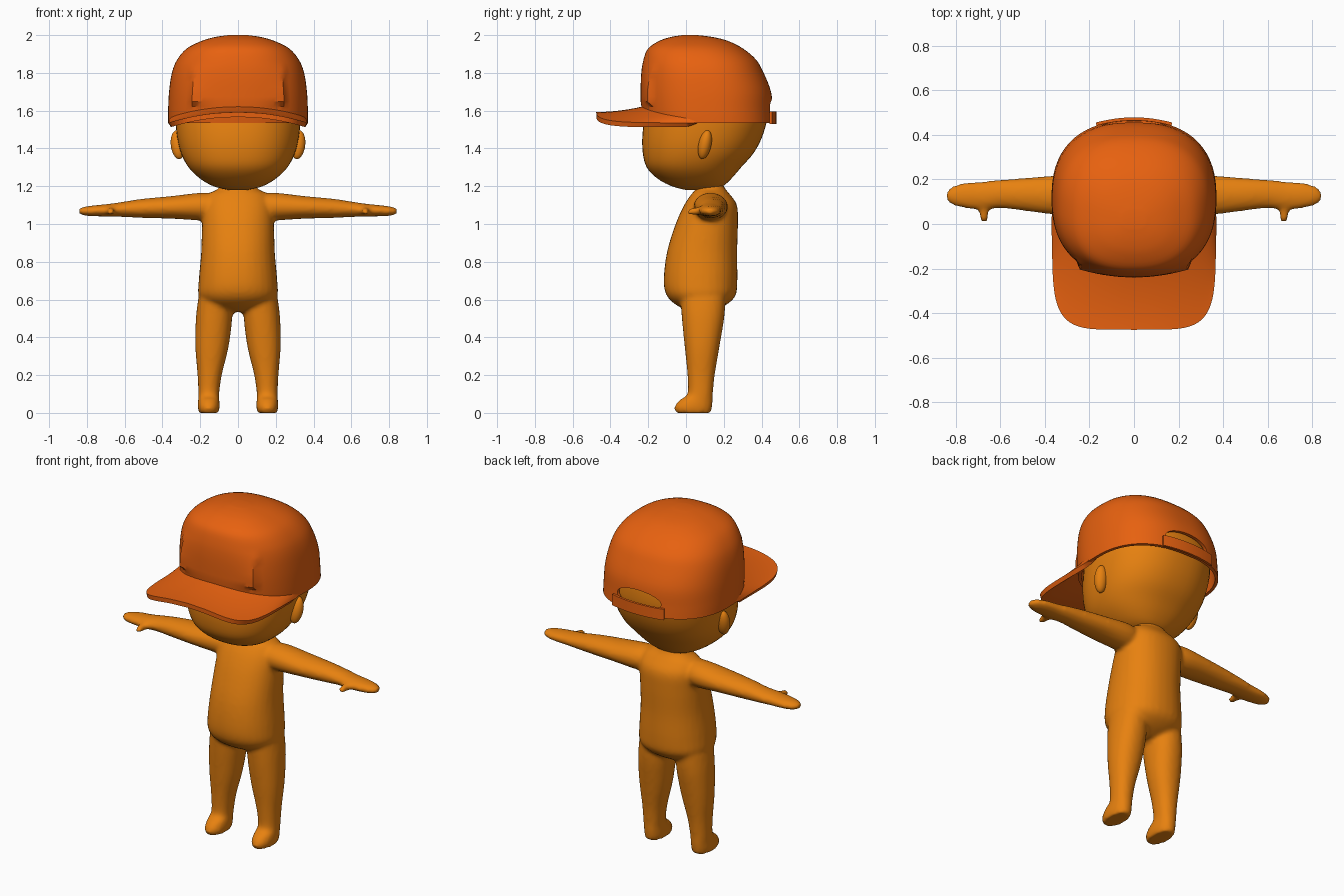
import bpy, bmesh, math
from mathutils import Vector

if "Cube" in bpy.data.objects:
    bpy.data.objects.remove(bpy.data.objects["Cube"])


def material(name, rgb):
    m = bpy.data.materials.new(name)
    m.use_nodes = True
    m.diffuse_color = (*rgb, 1)
    m.node_tree.nodes["Principled BSDF"].inputs["Base Color"].default_value = (*rgb, 1)
    return m


SKIN = material("amber skin", (0.8, 0.22, 0.005))
HAT = material("orange cloth", (0.8, 0.12, 0.005))


def select(ob):
    bpy.ops.object.select_all(action="DESELECT")
    ob.select_set(True)
    bpy.context.view_layer.objects.active = ob


def make_object(name, bm, mat):
    bmesh.ops.recalc_face_normals(bm, faces=bm.faces)
    mesh = bpy.data.meshes.new(name)
    bm.to_mesh(mesh)
    bm.free()
    ob = bpy.data.objects.new(name, mesh)
    bpy.context.collection.objects.link(ob)
    mesh.materials.append(mat)
    return ob


def smooth(ob, angle=40):
    select(ob)
    bpy.ops.object.shade_smooth_by_angle(angle=math.radians(angle))


def power(v, e):
    return math.copysign(abs(v) ** e, v)


def refine(rows, steps=4):
    """Spline through the section rows."""
    out = []
    for i in range(len(rows) - 1):
        p = [rows[max(0, min(len(rows) - 1, i + k))] for k in (-1, 0, 1, 2)]
        for s in range(steps):
            t = s / steps
            out.append([b + 0.5 * t * (c - a + t * (2 * a - 5 * b + 4 * c - d + t * (3 * (b - c) + d - a)))
                        for a, b, c, d in zip(*p)])
    return out + [rows[-1]]


def loft(bm, rows, axis="z", side=1, exponent=2.0, segments=32, open_start=False):
    """Rows hold position, two centre coordinates and two radii."""
    rings = []
    for t, a, b, ra, rb in refine(rows):
        ring = []
        for i in range(segments):
            w = 2 * math.pi * i / segments
            u = a + ra * power(math.cos(w), 2 / exponent)
            v = b + rb * power(math.sin(w), 2 / exponent)
            x, y, z = {"z": (u, v, t), "x": (t, u, v), "y": (u, t, v)}[axis]
            ring.append(bm.verts.new((x * side, y, z)))
        rings.append(ring)
    for r, s in zip(rings, rings[1:]):
        for i in range(segments):
            j = (i + 1) % segments
            bm.faces.new((r[i], r[j], s[j], s[i]))
    if not open_start:
        bm.faces.new(rings[0])
    bm.faces.new(rings[-1])


# Body: torso, arms, thumbs and legs fused into one skin
TORSO = [(.535, 0, .08, .05, .06), (.57, 0, .08, .16, .13), (.62, 0, .08, .208, .182),
         (.70, 0, .077, .208, .195), (.85, 0, .085, .195, .186), (1.0, 0, .11, .19, .165),
         (1.1, 0, .13, .185, .14), (1.16, 0, .13, .155, .1), (1.19, 0, .13, .1, .075),
         (1.25, 0, .12, .08, .06)]
ARM = [(.1, .12, 1.09, .075, .07), (.2, .13, 1.092, .09, .073), (.35, .13, 1.088, .088, .06),
       (.5, .133, 1.083, .073, .051), (.6, .135, 1.078, .064, .041), (.68, .128, 1.073, .063, .034),
       (.76, .128, 1.07, .057, .029), (.815, .127, 1.068, .042, .023), (.84, .127, 1.068, .022, .014)]
THUMB = [(.1, .675, 1.07, .034, .024), (.05, .675, 1.068, .022, .02), (.012, .674, 1.064, .016, .016)]
LEG = [(.61, .12, .09, .09, .12), (.5, .127, .09, .096, .112), (.35, .138, .085, .088, .092),
       (.2, .15, .08, .064, .072), (.1, .155, .075, .055, .067), (.07, .155, .055, .056, .087),
       (.03, .155, .038, .058, .1), (0, .155, .04, .052, .092)]
bm = bmesh.new()
loft(bm, TORSO, exponent=2.2)
for side in (1, -1):
    loft(bm, ARM, "x", side)
    loft(bm, THUMB, "y", side)
    loft(bm, LEG, "z", side, exponent=2.2)
body = make_object("body", bm, SKIN)
remesh = body.modifiers.new("fuse", "REMESH")
remesh.mode = "VOXEL"
remesh.voxel_size = 0.012
remesh.use_smooth_shade = True
relax = body.modifiers.new("relax", "SMOOTH")
relax.factor = 0.5
relax.iterations = 5

# Head
HEAD = [(1.18, 0, .07, .05, .07), (1.2, 0, .06, .13, .135), (1.24, 0, .045, .2, .195),
        (1.3, 0, .042, .262, .25), (1.38, 0, .066, .303, .295), (1.48, 0, .09, .325, .32),
        (1.6, 0, .11, .33, .322), (1.75, 0, .11, .30, .29), (1.9, 0, .11, .15, .15)]
bm = bmesh.new()
loft(bm, HEAD, exponent=2.3, segments=48)
smooth(make_object("head", bm, SKIN))

# Ears
for side, label in ((1, "left"), (-1, "right")):
    bpy.ops.mesh.primitive_uv_sphere_add(segments=24, ring_count=16, location=(.318 * side, .1, 1.42))
    ear = bpy.context.object
    ear.name = label + "_ear"
    ear.scale = (.038, .034, .078)
    ear.rotation_euler = (math.radians(-12), math.radians(6 * side), 0)
    ear.data.materials.append(SKIN)
    smooth(ear)

# Cap crown with a flattened front panel
CROWN = [(1.535, 0, .12, .37, .345), (1.6, 0, .113, .37, .347), (1.7, 0, .105, .365, .345),
         (1.8, 0, .088, .35, .323), (1.87, 0, .073, .322, .298), (1.93, 0, .05, .27, .25),
         (1.97, 0, .04, .19, .18), (1.99, 0, .03, .12, .11), (2.0, 0, .02, .05, .04)]
bm = bmesh.new()
loft(bm, CROWN, exponent=2.4, segments=96, open_start=True)
for v in bm.verts:
    if v.co.y < 0 and abs(v.co.x) < .25 and 1.63 < v.co.z < 1.85:
        fade = min(1, (1.85 - v.co.z) / .15)
        flat = -.24 + .6 * v.co.x ** 2
        v.co.y += fade * min(0, flat - v.co.y)
crown = make_object("cap_crown", bm, HAT)
shell = crown.modifiers.new("cloth", "SOLIDIFY")
shell.thickness = 0.018
shell.offset = -1

# Rear opening of the cap
bpy.ops.mesh.primitive_cylinder_add(vertices=48, radius=1, depth=.4, location=(0, .5, 1.61),
                                    rotation=(math.pi / 2, 0, 0))
cutter = bpy.context.object
cutter.scale = (.145, .055, 1)
cutter.hide_render = True
cut = crown.modifiers.new("opening", "BOOLEAN")
cut.operation = "DIFFERENCE"
cut.object = cutter
select(crown)
for name in ("cloth", "opening"):
    bpy.ops.object.modifier_apply(modifier=name)
bpy.data.objects.remove(cutter)
smooth(crown, 30)


def sheet(name, point, nu, nv, thickness):
    """Thickened grid from a function of u and v."""
    bm = bmesh.new()
    grid = [[bm.verts.new(point(i / nu, j / nv)) for j in range(nv + 1)] for i in range(nu + 1)]
    for a, b in zip(grid, grid[1:]):
        for j in range(nv):
            bm.faces.new((a[j], b[j], b[j + 1], a[j + 1]))
    ob = make_object(name, bm, HAT)
    solid = ob.modifiers.new("thickness", "SOLIDIFY")
    solid.thickness = thickness
    solid.offset = 0
    select(ob)
    bpy.ops.object.modifier_apply(modifier="thickness")
    smooth(ob)


# Arched brim, from the crown out to a rounded square edge
def brim_point(u, v):
    c, s = math.cos(math.pi * u), math.sin(math.pi * u)
    inner = Vector((.35 * power(c, .83), .1 - .325 * abs(s) ** .83))
    outer = Vector((.362 * power(c, .4), -.475 * abs(s) ** .4))
    p = inner.lerp(outer, v)
    arch = 1 - (p.x / .37) ** 2
    return p.x, p.y, 1.522 + .058 * arch + .03 * (1 - v) ** 2


sheet("cap_brim", brim_point, 64, 10, .026)


# Adjusting strap across the opening
def strap_point(u, v):
    x = (u - .5) * .34
    return x, .472 - .8 * x * x, 1.53 + .065 * v


sheet("cap_strap", strap_point, 16, 2, .014)
